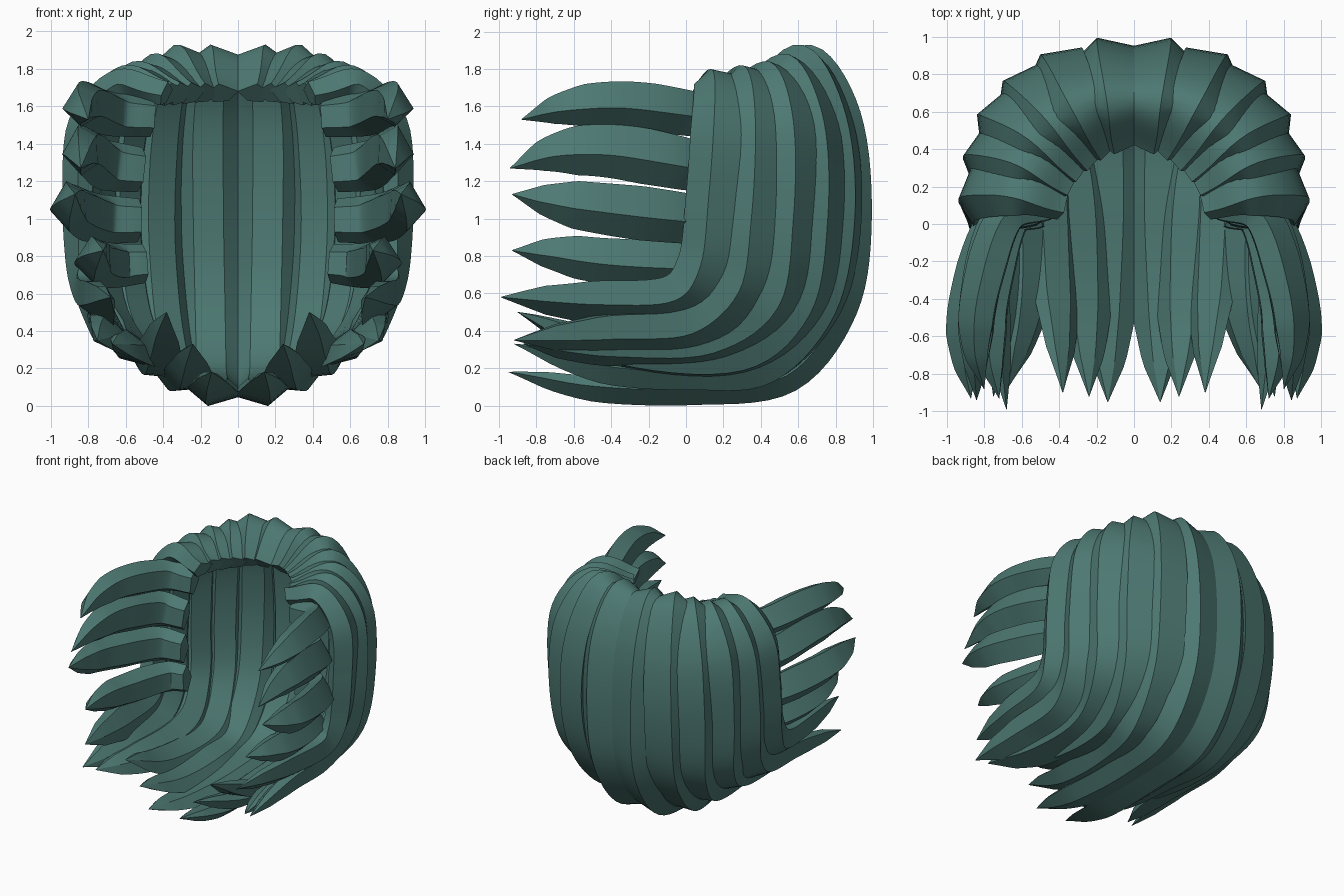
import bpy, bmesh
from mathutils import Vector

if "Cube" in bpy.data.objects:
    bpy.data.objects.remove(bpy.data.objects["Cube"])

mat = bpy.data.materials.new("teal_hair")
mat.diffuse_color = (0.075, 0.19, 0.17, 1)
mat.use_nodes = True
mat.node_tree.nodes["Principled BSDF"].inputs["Base Color"].default_value = mat.diffuse_color

# faceted lock cross-sections: (across, outward)
LONG_SECTION = [(-.5, 0), (.12, .52), (.5, .04), (.35, -.42), (-.15, -.45)]
SHORT_SECTION = [(-.5, 0), (-.08, .52), (.5, .08), (.3, -.42), (-.27, -.45)]
LONG = [(0, .5), (.14, .85), (.3, 1), (.7, .95), (.87, .85), (.94, .55), (1, .01)]
SHORT = [(0, .8), (.4, 1), (.65, .88), (.82, .55), (1, .01)]


def lerp_table(table, t):
    for (a, va), (b, vb) in zip(table, table[1:]):
        if t <= b:
            return va + (vb - va) * (t - a) / (b - a)
    return table[-1][1]


def spline(points, steps=7):
    p = [Vector(q) for q in points]
    p = [2 * p[0] - p[1]] + p + [2 * p[-1] - p[-2]]
    out = []
    for i in range(1, len(p) - 2):
        a, b, c, d = p[i - 1:i + 3]
        for s in range(steps):
            t = s / steps
            out.append(.5 * (2 * b + (c - a) * t + (2 * a - 5 * b + 4 * c - d) * t * t
                             + (3 * b - a - 3 * c + d) * t ** 3))
    return out + [p[-2]]


def lock(name, points, section, width, thick, taper, side=False):
    """Sweep a tapering section along a path, flat side facing the head, mirrored in x."""
    path = spline(points)
    n = len(path)
    bm = bmesh.new()
    rings = []
    for i, p in enumerate(path):
        tan = (path[min(i + 1, n - 1)] - path[max(i - 1, 0)]).normalized()
        if side:
            across = Vector((0, 0, 1))
            across = (across - tan * across.dot(tan)).normalized()
            out = across.cross(tan)
        else:
            out = p - Vector((0, min(p.y, .2), 1.0))
            out = (out - tan * out.dot(tan)).normalized()
            across = tan.cross(out)
        t = i / (n - 1)
        k = lerp_table(taper, t)
        h = max(k, .8) if t < .3 else k
        rings.append([bm.verts.new(p + across * u * width * k + out * v * thick * h)
                      for u, v in section])
    m = len(section)
    for a, b in zip(rings, rings[1:]):
        for j in range(m):
            bm.faces.new((a[j], a[(j + 1) % m], b[(j + 1) % m], b[j]))
    bm.faces.new(rings[0])
    bm.faces.new(rings[-1])
    bmesh.ops.recalc_face_normals(bm, faces=bm.faces)
    me = bpy.data.meshes.new(name)
    bm.to_mesh(me)
    bm.free()
    ob = bpy.data.objects.new(name, me)
    bpy.context.collection.objects.link(ob)
    me.materials.append(mat)
    bpy.ops.object.select_all(action='DESELECT')
    ob.select_set(True)
    bpy.context.view_layer.objects.active = ob
    bpy.ops.object.shade_smooth_by_angle(angle=0.5)
    ob.modifiers.new("mirror", 'MIRROR').use_mirror_merge = False


# long locks: crown, over the back, under and forward
back_locks = [
    [(.08, .42, 1.67), (.11, .66, 1.86), (.14, .86, 1.55), (.14, .915, 1.0), (.13, .84, .52),
     (.12, .55, .15), (.11, .05, .08), (.13, -.5, .09), (.14, -.95, .18)],
    [(.17, .39, 1.67), (.3, .63, 1.86), (.39, .81, 1.52), (.42, .85, 1.0), (.39, .75, .52),
     (.33, .45, .19), (.27, .05, .15), (.25, -.45, .18), (.24, -.92, .33)],
    [(.24, .33, 1.67), (.42, .56, 1.81), (.57, .71, 1.5), (.61, .73, 1.0), (.56, .64, .52),
     (.45, .3, .24), (.41, -.35, .27), (.38, -.9, .5)],
    [(.3, .27, 1.67), (.52, .47, 1.77), (.71, .57, 1.5), (.74, .57, 1.0), (.69, .49, .55),
     (.57, .15, .32), (.56, -.4, .3), (.67, -.87, .33)],
    [(.35, .2, 1.67), (.58, .34, 1.75), (.78, .39, 1.5), (.82, .37, 1.0), (.78, .3, .62),
     (.7, .04, .41), (.69, -.4, .38), (.75, -.92, .35)],
    [(.38, .1, 1.67), (.62, .18, 1.73), (.82, .19, 1.5), (.85, .16, 1.1), (.83, .11, .75),
     (.78, -.05, .57), (.74, -.45, .55), (.68, -.99, .58)],
]
for i, pts in enumerate(back_locks):
    lock(f"back_lock_{i + 1}", pts, LONG_SECTION, .33, .17, LONG)

# short locks sweeping forward beside the face
side_locks = [
    [(.46, .1, 1.54), (.68, .03, 1.56), (.81, -.35, 1.61), (.84, -.65, 1.59), (.8, -.88, 1.53)],
    [(.52, .08, 1.26), (.72, .0, 1.29), (.82, -.4, 1.36), (.84, -.7, 1.35), (.84, -.94, 1.27)],
    [(.53, .07, .99), (.74, .0, 1.0), (.88, -.42, 1.05), (.9, -.7, 1.09), (.87, -.93, 1.13)],
    [(.5, .06, .76), (.66, .0, .75), (.76, -.4, .77), (.76, -.7, .81), (.72, -.93, .83)],
]
for i, (pts, w) in enumerate(zip(side_locks, (.26, .3, .29, .26))):
    lock(f"side_lock_{i + 1}", pts, SHORT_SECTION, w, .22, SHORT, side=True)
